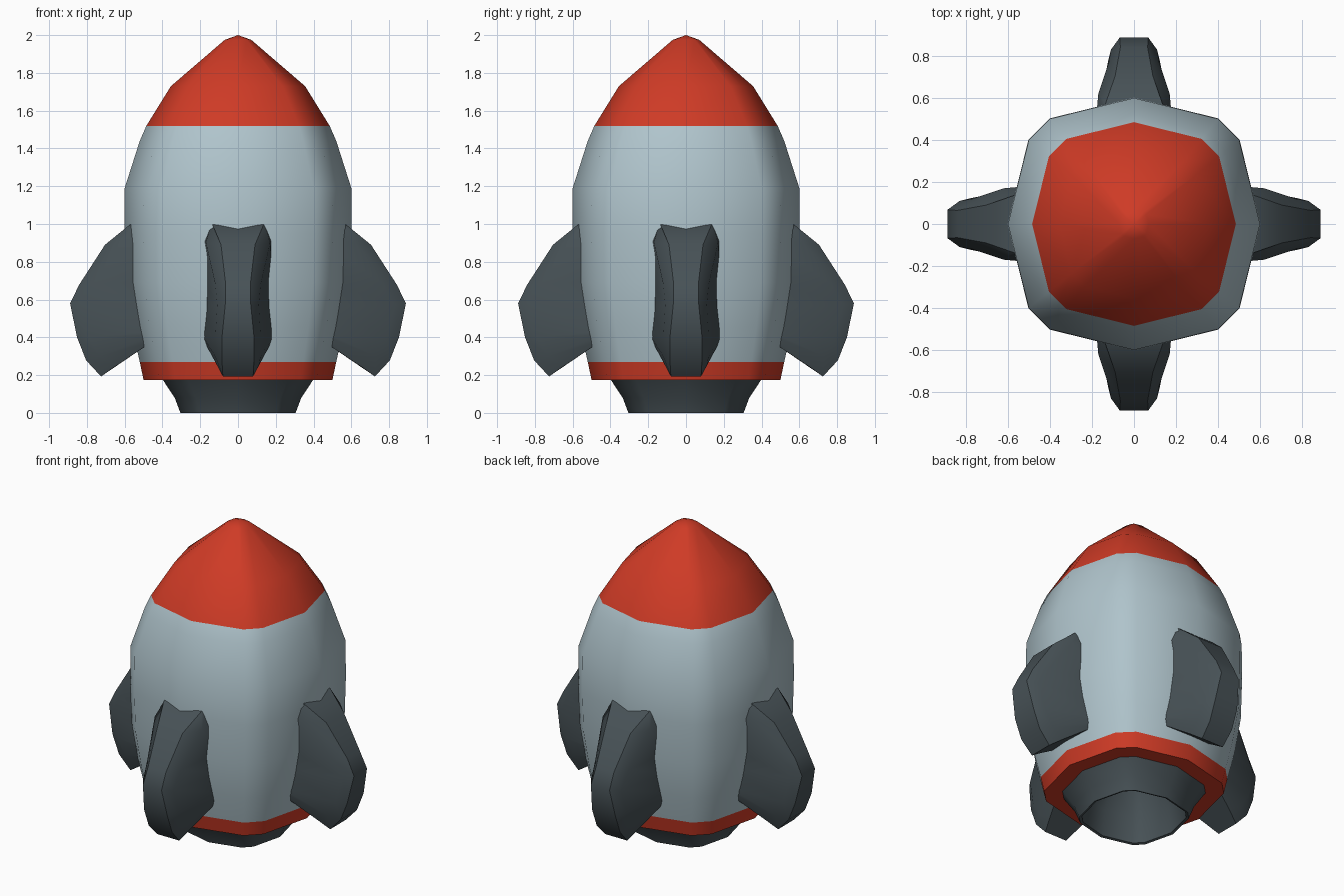
import bpy, bmesh, math

if "Cube" in bpy.data.objects:
    bpy.data.objects.remove(bpy.data.objects["Cube"])


def material(name, rgb):
    m = bpy.data.materials.new(name)
    m.diffuse_color = (*rgb, 1)
    m.use_nodes = True
    m.node_tree.nodes["Principled BSDF"].inputs["Base Color"].default_value = m.diffuse_color
    return m


PALE = material("pale blue grey", (0.43, 0.55, 0.60))
RED = material("red", (0.62, 0.043, 0.019))
DARK = material("dark grey", (0.063, 0.083, 0.093))

# Twelve-sided rounded-square cross-section at radius 1
QUARTER = [(1, 0), (0.835, 0.665), (0.665, 0.835)]
SECTION = []
for k in range(4):
    c, s = round(math.cos(k * math.pi / 2)), round(math.sin(k * math.pi / 2))
    SECTION += [(x * c - y * s, x * s + y * c) for x, y in QUARTER]


def finish(bm, name, mats, angle):
    bmesh.ops.recalc_face_normals(bm, faces=bm.faces)
    me = bpy.data.meshes.new(name)
    bm.to_mesh(me)
    bm.free()
    ob = bpy.data.objects.new(name, me)
    for m in mats:
        me.materials.append(m)
    bpy.context.collection.objects.link(ob)
    bpy.ops.object.select_all(action='DESELECT')
    ob.select_set(True)
    bpy.context.view_layer.objects.active = ob
    bpy.ops.object.shade_smooth_by_angle(angle=math.radians(angle))
    return ob


def loft(loops, cap_start=False, cap_end=False):
    bm = bmesh.new()
    rings = [[bm.verts.new(p) for p in loop] for loop in loops]
    for a, b in zip(rings, rings[1:]):
        n = len(a)
        for i in range(n):
            j = (i + 1) % n
            bm.faces.new((a[i], a[j], b[j], b[i]))
    if cap_start:
        bm.faces.new(rings[0])
    if cap_end:
        bm.faces.new(rings[-1])
    return bm


def rings(profile):
    return [[(r * x, r * y, z) for x, y in SECTION] for r, z in profile]


# Hull: red underside and hem, pale middle, red nose
bm = loft(rings([(0.39, 0.175), (0.50, 0.175), (0.52, 0.27), (0.56, 0.45),
                 (0.595, 0.69), (0.602, 0.95), (0.60, 1.19), (0.52, 1.44),
                 (0.485, 1.52), (0.355, 1.73), (0.07, 1.975)]))
bm.verts.ensure_lookup_table()
top = list(bm.verts)[-12:]
tip = bm.verts.new((0, 0, 2))
for i in range(12):
    bm.faces.new((top[i], top[(i + 1) % 12], tip))
for f in bm.faces:
    z = f.calc_center_median().z
    f.material_index = 1 if z > 1.52 or z < 0.27 else 0
finish(bm, "hull", [PALE, RED], 50)

# Engine nozzle, hollow from below
bm = loft(rings([(0.40, 0.178), (0.335, 0.08), (0.305, 0.0), (0.29, 0.005),
                 (0.27, 0.17), (0.20, 0.32)]), cap_end=True)
finish(bm, "engine_nozzle", [DARK], 50)

# Fin sections from top to bottom: (radius, height, half width) at root, middle, outer edge
FIN = [
    [(0.45, 1.03, 0.14), (0.53, 1.01, 0.14), (0.575, 0.995, 0.135)],
    [(0.45, 0.92, 0.185), (0.62, 0.90, 0.17), (0.704, 0.89, 0.09)],
    [(0.45, 0.70, 0.18), (0.77, 0.68, 0.12), (0.84, 0.68, 0.065)],
    [(0.45, 0.56, 0.18), (0.83, 0.57, 0.11), (0.889, 0.58, 0.067)],
    [(0.45, 0.43, 0.19), (0.79, 0.40, 0.12), (0.852, 0.40, 0.085)],
    [(0.45, 0.41, 0.19), (0.73, 0.30, 0.12), (0.804, 0.278, 0.085)],
    [(0.45, 0.38, 0.18), (0.645, 0.25, 0.11), (0.725, 0.193, 0.08)],
]
for k, name in enumerate(["right_fin", "back_fin", "left_fin", "front_fin"]):
    loops = [[(r, -w, z) for r, z, w in row] +
             [(r, w, z) for r, z, w in reversed(row)] for row in FIN]
    ob = finish(loft(loops, True, True), name, [DARK], 40)
    ob.rotation_euler.z = k * math.pi / 2
